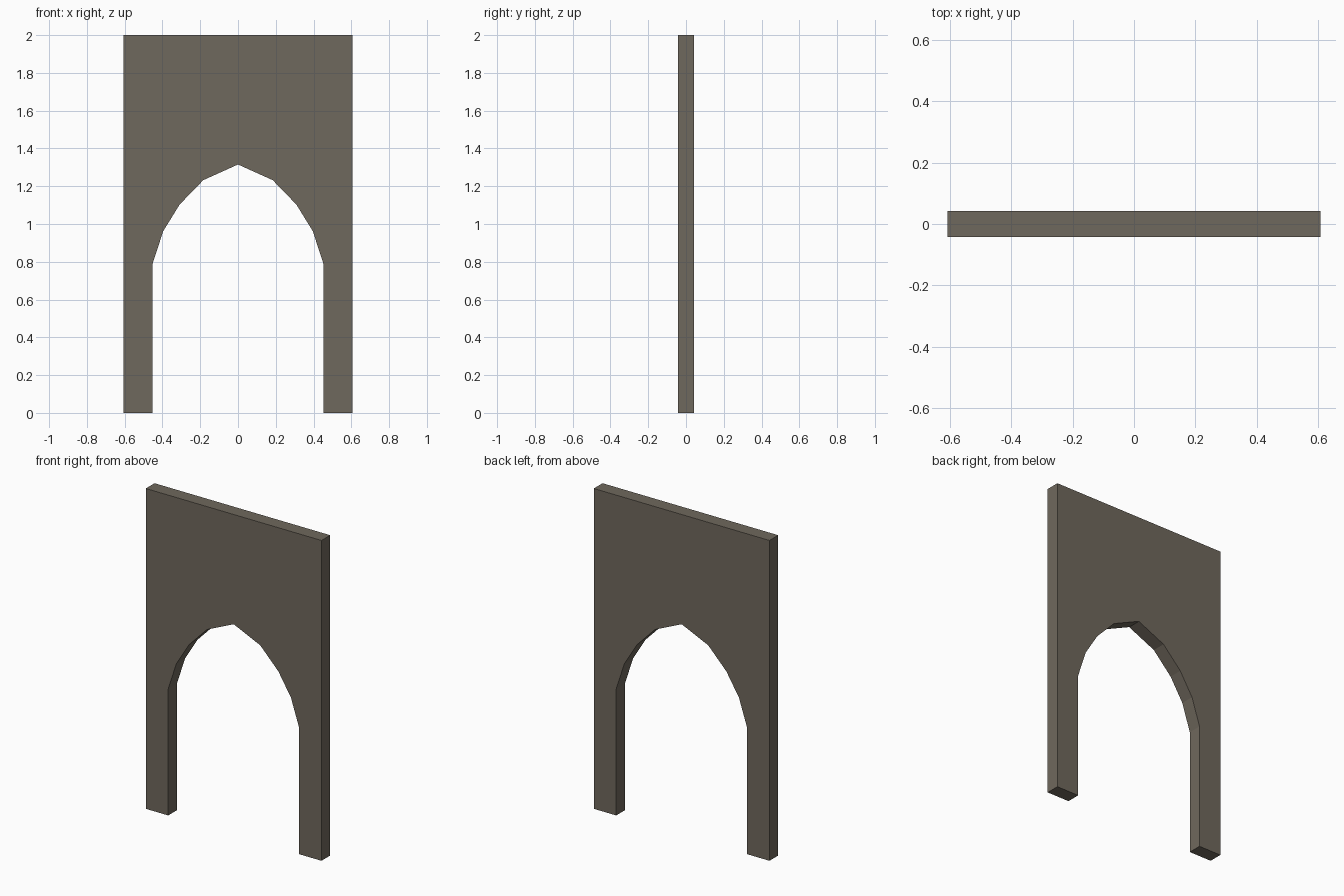
import bpy, bmesh

if "Cube" in bpy.data.objects:
    bpy.data.objects.remove(bpy.data.objects["Cube"])

HALF_W, HEIGHT, HALF_T = 0.607, 2.0, 0.043

# Stone material
stone = bpy.data.materials.new("grey_brown_stone")
stone.diffuse_color = (0.159, 0.138, 0.109, 1.0)
stone.use_nodes = True
stone.node_tree.nodes["Principled BSDF"].inputs["Base Color"].default_value = stone.diffuse_color

# Right half of the opening, from the floor up to just below the apex
half_arch = [(0.452, 0.0), (0.452, 0.79), (0.396, 0.962),
             (0.309, 1.103), (0.184, 1.232)]
apex = (0.0, 1.315)

# Full outline: outer rectangle, then the pointed arch mirrored about x = 0
outline = [(-HALF_W, 0.0)]
outline += [(-x, z) for x, z in half_arch] + [apex] + half_arch[::-1]
outline += [(HALF_W, 0.0), (HALF_W, HEIGHT), (-HALF_W, HEIGHT)]

# Front face extruded to the wall thickness
bm = bmesh.new()
front = bm.faces.new([bm.verts.new((x, -HALF_T, z)) for x, z in outline])
ext = bmesh.ops.extrude_face_region(bm, geom=[front], use_keep_orig=True)
back = [v for v in ext["geom"] if isinstance(v, bmesh.types.BMVert)]
bmesh.ops.translate(bm, verts=back, vec=(0, 2 * HALF_T, 0))
bmesh.ops.recalc_face_normals(bm, faces=bm.faces[:])

mesh = bpy.data.meshes.new("arched_wall")
bm.to_mesh(mesh)
bm.free()
mesh.materials.append(stone)
wall = bpy.data.objects.new("arched_wall", mesh)
bpy.context.collection.objects.link(wall)
